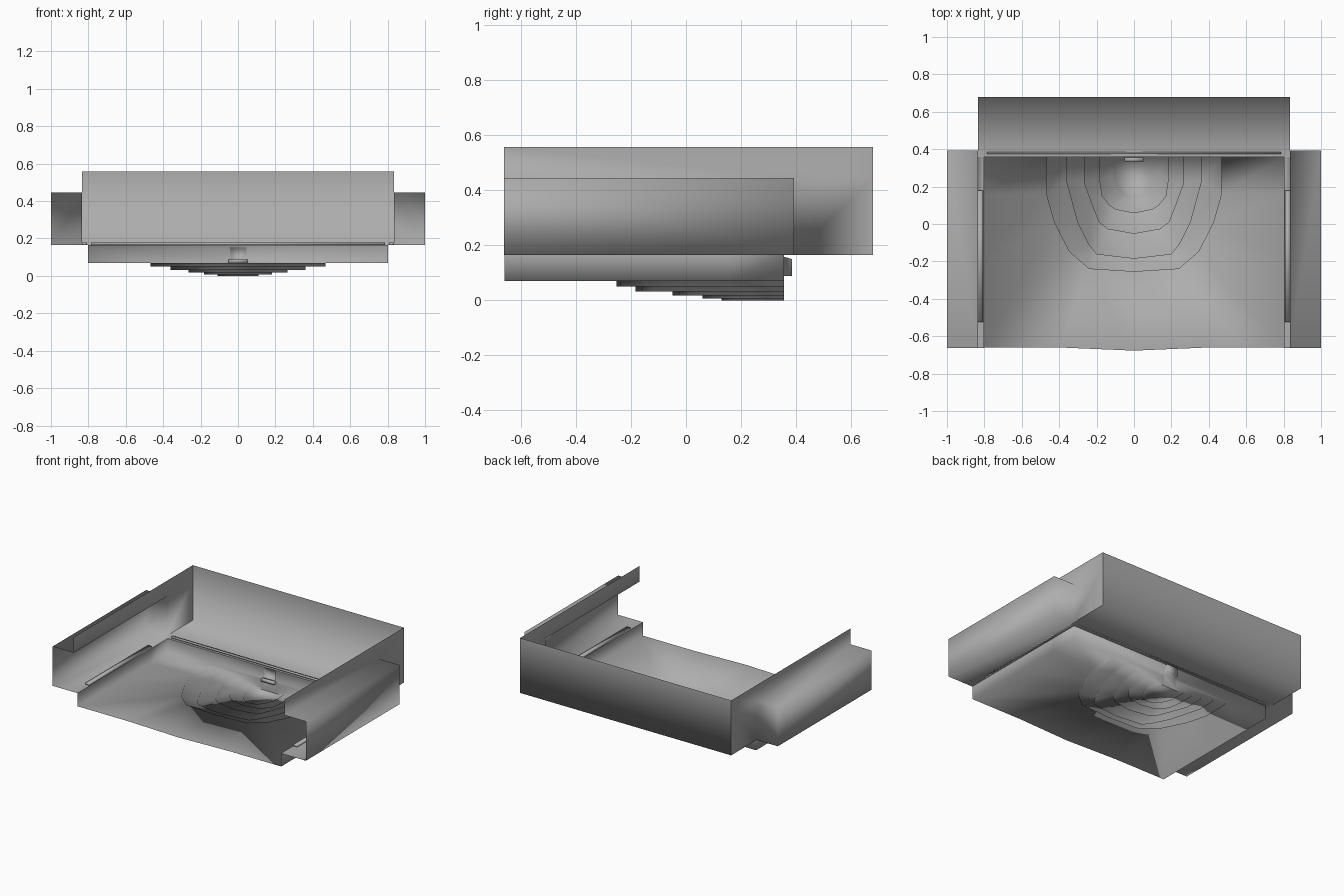
import bpy, bmesh

if "Cube" in bpy.data.objects:
    bpy.data.objects.remove(bpy.data.objects["Cube"])

# Mid grey for the whole room
grey = bpy.data.materials.new("mid_grey")
grey.diffuse_color = (0.42, 0.42, 0.42, 1)
grey.use_nodes = True
grey.node_tree.nodes["Principled BSDF"].inputs["Base Color"].default_value = grey.diffuse_color

def make(name, faces):
    """Smooth object from a list of faces, each a list of points; shared points are welded."""
    bm = bmesh.new()
    for f in faces:
        bm.faces.new([bm.verts.new(p) for p in f])
    bmesh.ops.remove_doubles(bm, verts=bm.verts[:], dist=0.0005)
    bmesh.ops.recalc_face_normals(bm, faces=bm.faces[:])
    for f in bm.faces:
        f.smooth = True
    me = bpy.data.meshes.new(name)
    bm.to_mesh(me)
    bm.free()
    me.materials.append(grey)
    ob = bpy.data.objects.new(name, me)
    bpy.context.collection.objects.link(ob)
    return ob

def strip(a, b):
    """Quads between two equal-length point lists."""
    return [[a[i], a[i + 1], b[i + 1], b[i]] for i in range(len(a) - 1)]

def box(name, x0, x1, y0, y1, z0, z1):
    lo = [(x0, y0, z0), (x1, y0, z0), (x1, y1, z0), (x0, y1, z0)]
    hi = [(x, y, z1) for x, y, z in lo]
    return make(name, strip(lo + lo[:1], hi + hi[:1]) + [lo, hi])

FRONT, POOL_BACK, BAY_BACK, BACK = -0.663, 0.357, 0.393, 0.68
FLOOR, SHELF, BAY_TOP, TOP = 0.07, 0.165, 0.445, 0.557

# Back shelf and back wall, one folded sheet
prof = [(POOL_BACK, SHELF), (BACK, SHELF), (BACK, TOP)]
make("back_wall", strip([(-0.833, y, z) for y, z in prof],
                        [(0.833, y, z) for y, z in prof]))

for s, side in ((-1, "left"), (1, "right")):
    # Side wall folded out into a bay, open to the inside
    prof = [(0.833, TOP), (0.833, BAY_TOP), (1.0, BAY_TOP), (1.0, SHELF), (0.833, SHELF), (0.803, SHELF)]
    faces = strip([(s * x, FRONT, z) for x, z in prof],
                  [(s * x, BAY_BACK, z) for x, z in prof])
    # Bay end and rear part of the side wall
    plan = [(1.0, BAY_BACK), (0.833, BAY_BACK), (0.833, BACK)]
    faces += strip([(s * x, y, SHELF) for x, y in plan], [(s * x, y, BAY_TOP) for x, y in plan])
    faces += strip([(s * x, y, BAY_TOP) for x, y in plan[1:]], [(s * x, y, TOP) for x, y in plan[1:]])
    make(side + "_wall", faces)
    # Low ridge on the side shelf
    a, b = sorted((s * 0.807, s * 0.835))
    box(side + "_ridge", a, b, -0.525, 0.18, SHELF, 0.178)

# Low ridge on the back shelf
box("back_ridge", -0.785, 0.785, 0.374, 0.386, SHELF, 0.178)

# Half outlines of the basin floor and its terraces, back edge to centre front
Y = POOL_BACK
rings = [
    [(0.803, Y), (0.803, 0.16), (0.803, -0.2), (0.803, -0.66), (0.4, -0.66), (0, -0.677)],
    [(0.467, Y), (0.467, 0.16), (0.425, 0.01), (0.345, -0.147), (0.24, -0.238), (0, -0.253)],
    [(0.36, Y), (0.36, 0.23), (0.30, 0.01), (0.24, -0.11), (0.20, -0.16), (0, -0.183)],
    [(0.265, Y), (0.265, 0.22), (0.225, 0.11), (0.185, 0.01), (0.14, -0.025), (0, -0.05)],
    [(0.183, Y), (0.183, 0.24), (0.17, 0.15), (0.13, 0.10), (0.10, 0.08), (0, 0.06)],
    [(0.11, Y), (0.11, 0.25), (0.09, 0.2), (0.065, 0.16), (0.04, 0.14), (0, 0.13)],
]
levels = [FLOOR, 0.05, 0.032, 0.017, 0.007, 0.0]

def full(ring, z):
    return [(x, y, z) for x, y in ring] + [(-x, y, z) for x, y in ring[-2::-1]]

# Terraced basin floor
faces = []
for i in range(5):
    faces += strip(full(rings[i], levels[i]), full(rings[i + 1], levels[i]))
    faces += strip(full(rings[i + 1], levels[i]), full(rings[i + 1], levels[i + 1]))
faces.append(full(rings[5], levels[5]))

# Basin sides and back wall, stepping down with the terraces around the recess
W, Z0, Z1 = 0.048, 0.088, 0.158
for s in (-1, 1):
    side = [(s * x, y) for x, y in rings[0][:4]]
    faces += strip([(x, y, SHELF) for x, y in side], [(x, y, FLOOR) for x, y in side])
    faces.append([(s * x, Y, z) for x, z in
                  ((W, SHELF), (0.803, SHELF), (0.803, FLOOR), (0.467, FLOOR), (W, FLOOR), (W, Z0), (W, Z1))])
    for i in range(5):
        x = rings[i + 1][0][0]
        faces.append([(s * W, Y, levels[i]), (s * x, Y, levels[i]),
                      (s * x, Y, levels[i + 1]), (s * W, Y, levels[i + 1])])
for a, b in ((0, Z0), (Z1, SHELF)):
    faces.append([(-W, Y, a), (W, Y, a), (W, Y, b), (-W, Y, b)])

# Small tapered recess in the basin back
def loop(w, y, a, b):
    return [(-w, y, a), (w, y, a), (w, y, b), (-w, y, b), (-w, y, a)]
rear = loop(0.04, 0.386, Z0, 0.15)
faces += strip(loop(W, Y, Z0, Z1), rear) + [rear[:4]]
make("terraced_basin", faces)

# Little step below the recess
box("recess_step", -0.05, 0.05, 0.333, POOL_BACK - 0.001, FLOOR, 0.088)
